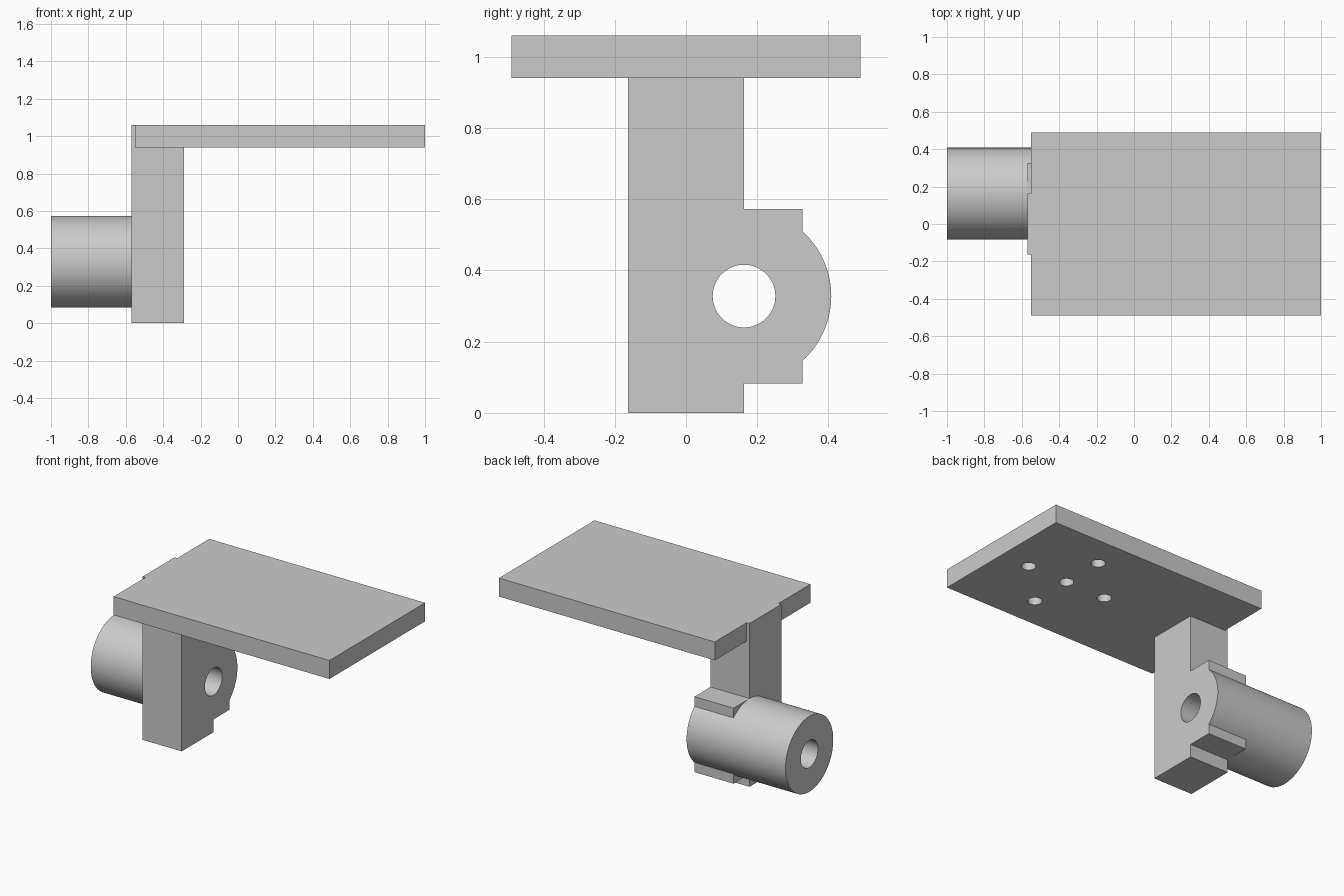
import bpy
import math
from mathutils import Matrix

cube = bpy.data.objects.get("Cube")
if cube:
    bpy.data.objects.remove(cube, do_unlink=True)

grey = bpy.data.materials.new("plain grey")
grey.use_nodes = True
grey.diffuse_color = (0.6, 0.6, 0.6, 1)
grey.node_tree.nodes["Principled BSDF"].inputs["Base Color"].default_value = (0.6, 0.6, 0.6, 1)


def finish(obj, name):
    obj.name = name
    obj.data.materials.clear()
    obj.data.materials.append(grey)
    return obj


def box(name, x, y, z):
    """Box from (low, high) pairs on each axis."""
    bpy.ops.mesh.primitive_cube_add(size=1)
    obj = bpy.context.object
    spans = (x, y, z)
    centre = [(a + b) / 2 for a, b in spans]
    size = [b - a for a, b in spans]
    obj.data.transform(Matrix.Translation(centre) @ Matrix.Diagonal((*size, 1)))
    return finish(obj, name)


def cylinder(name, radius, span, u, v, axis, sides):
    """Cylinder along X (u, v = y, z) or along Z (u, v = x, y)."""
    bpy.ops.mesh.primitive_cylinder_add(vertices=sides, radius=radius, depth=span[1] - span[0])
    obj = bpy.context.object
    mid = sum(span) / 2
    if axis == "X":
        move = Matrix.Translation((mid, u, v)) @ Matrix.Rotation(math.pi / 2, 4, "Y")
    else:
        move = Matrix.Translation((u, v, mid))
    obj.data.transform(move)
    return finish(obj, name)


def combine(target, other, operation):
    """Apply a boolean and discard the second operand."""
    mod = target.modifiers.new("combine", "BOOLEAN")
    mod.operation = operation
    mod.solver = "EXACT"
    mod.object = other
    bpy.context.view_layer.objects.active = target
    bpy.ops.object.modifier_apply(modifier=mod.name)
    bpy.data.objects.remove(other, do_unlink=True)


def smooth(obj):
    bpy.ops.object.select_all(action="DESELECT")
    obj.select_set(True)
    bpy.context.view_layer.objects.active = obj
    bpy.ops.object.shade_smooth_by_angle(angle=math.radians(30))


BACK, INNER = -0.57, -0.29      # outer and inner faces of the post
AXIS_Y, AXIS_Z = 0.163, 0.328   # barrel axis
PLATE_Z = (0.94, 1.06)

# Upright post with the side block and barrel merged in, then bored through
post = box("support_post", (BACK, INNER), (-0.163, 0.163), (0, PLATE_Z[0]))
combine(post, box("side_block", (BACK, INNER), (0, 0.327), (0.083, 0.573)), "UNION")
combine(post, cylinder("barrel", 0.245, (-1, INNER), AXIS_Y, AXIS_Z, "X", 96), "UNION")
combine(post, cylinder("bore", 0.088, (-1.1, 0), AXIS_Y, AXIS_Z, "X", 64), "DIFFERENCE")
smooth(post)

# Thin lug where the post runs up past the plate's end
box("post_lug", (BACK, -0.55), (-0.163, 0.163), PLATE_Z)

# Top plate with a cross of five blind holes underneath
plate = box("top_plate", (-0.55, 1), (-0.49, 0.49), PLATE_Z)
step = 0.285
for dx, dy in ((0, 0), (step, 0), (-step, 0), (0, step), (0, -step)):
    hole = cylinder("hole", 0.042, (0.9, 1.02), 0.51 + dx, dy, "Z", 32)
    combine(plate, hole, "DIFFERENCE")
smooth(plate)
